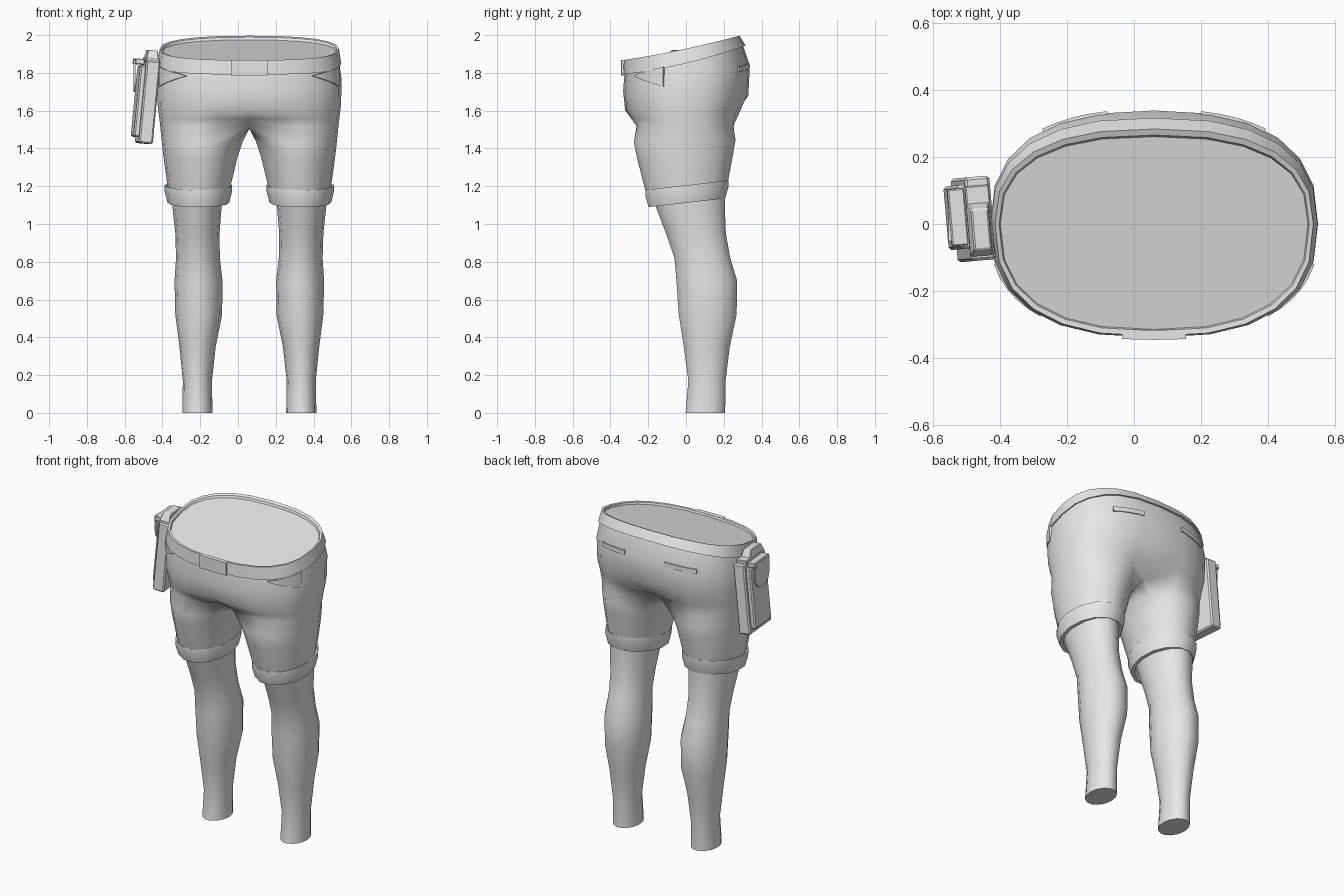
import bpy, bmesh
from math import cos, sin, radians, pi
from mathutils import Matrix, Vector

cube = bpy.data.objects.get("Cube")
if cube:
    bpy.data.objects.remove(cube, do_unlink=True)

grey = bpy.data.materials.new("plain_grey")
grey.use_nodes = True
grey.diffuse_color = (0.8, 0.8, 0.8, 1)
grey.node_tree.nodes["Principled BSDF"].inputs["Base Color"].default_value = (0.8, 0.8, 0.8, 1)

CENTRE = 0.06   # middle of the hips
ARC = 12        # segments in half a hip section


def finish(name, bm, mirror=False, offset=CENTRE, angle=38):
    """Turn a bmesh into a shaded, optionally mirrored object."""
    bmesh.ops.recalc_face_normals(bm, faces=bm.faces)
    mesh = bpy.data.meshes.new(name)
    bm.to_mesh(mesh)
    bm.free()
    mesh.materials.append(grey)
    obj = bpy.data.objects.new(name, mesh)
    obj.location.x = offset
    bpy.context.collection.objects.link(obj)
    bpy.ops.object.select_all(action='DESELECT')
    obj.select_set(True)
    bpy.context.view_layer.objects.active = obj
    bpy.ops.object.shade_smooth_by_angle(angle=radians(angle))
    if mirror:
        mod = obj.modifiers.new("mirror", 'MIRROR')
        mod.use_clip = True
    return obj


def bridge(bm, a, b, closed=True):
    for i in range(len(a) if closed else len(a) - 1):
        j = (i + 1) % len(a)
        bm.faces.new((a[i], a[j], b[j], b[i]))


def loft(bm, rings, closed=True, caps=()):
    loops = [[bm.verts.new(p) for p in ring] for ring in rings]
    for a, b in zip(loops, loops[1:]):
        bridge(bm, a, b, closed)
    for c in caps:
        bm.faces.new(loops[c])
    return loops


def hip_point(t, w, front, back):
    """Point of the boxy oval hip section; t runs -90 (front) to 90 (back)."""
    c, s = cos(radians(t)), sin(radians(t))
    x = w * abs(c) ** 0.8 * (1 if c > 0 else -1)
    if abs(c) < 1e-6:
        x = 0
    y = (back if s > 0 else front) * abs(s) ** 0.8 * (1 if s > 0 else -1)
    return x, y


def hip_arc(z, tilt, w, front, back, dent=0.0):
    ring = []
    for i in range(ARC + 1):
        x, y = hip_point(-90 + 180 * i / ARC, w, front, back)
        y *= 1 - dent * max(0, 1 - x / (0.5 * w)) ** 1.5
        ring.append((x, y, z + tilt * y))
    return ring


def oval(z, x0, x1, y0, y1, tilt=0.0, angles=None):
    angles = angles or [i * 360 / 14 for i in range(14)]
    return [((x0 + x1) / 2 + (x1 - x0) / 2 * cos(radians(a)),
             (y0 + y1) / 2 + (y1 - y0) / 2 * sin(radians(a)),
             z + tilt * ((y0 + y1) / 2 + (y1 - y0) / 2 * sin(radians(a)))) for a in angles]


# Shorts: half a torso that splits into one leg at the crotch
bm = bmesh.new()
torso = loft(bm, [
    hip_arc(1.88, 0.24, 0.472, 0.325, 0.30),
    hip_arc(1.77, 0.20, 0.488, 0.333, 0.338),
    hip_arc(1.64, 0.12, 0.486, 0.322, 0.33),
    hip_arc(1.57, 0.05, 0.478, 0.303, 0.295, 0.12),
    hip_arc(1.52, 0.0, 0.472, 0.29, 0.28, 0.40)], closed=False)
crotch = [bm.verts.new((0, 0.11 - 0.07 * k, 1.505)) for k in range(4)]
angles = [-125 + 250 * i / ARC for i in range(ARC + 1)] + [147, 169, 191, 213]
leg_rings = loft(bm, [
    oval(1.44, 0.03, 0.464, -0.278, 0.264, 0.03, angles),
    oval(1.36, 0.058, 0.455, -0.26, 0.252, 0.06, angles),
    oval(1.19, 0.10, 0.432, -0.213, 0.222, 0.12, angles)])
bridge(bm, torso[-1] + crotch, leg_rings[0])
finish("shorts", bm, mirror=True, angle=60)

# Rolled cuffs at the hems
bm = bmesh.new()
loft(bm, [oval(z, 0.27 - r, 0.27 + r, 0.005 - d, 0.005 + d, 0.115) for z, r, d in (
    (1.195, 0.155, 0.20), (1.205, 0.178, 0.226), (1.17, 0.178, 0.225),
    (1.112, 0.163, 0.208), (1.112, 0.142, 0.186), (1.16, 0.138, 0.182))])
finish("cuffs", bm, mirror=True)

# Lower legs
bm = bmesh.new()
loft(bm, [oval(*r) for r in (
    (0.0, 0.195, 0.355, -0.005, 0.21),
    (0.17, 0.198, 0.352, 0.01, 0.212),
    (0.35, 0.178, 0.37, -0.015, 0.235),
    (0.52, 0.144, 0.392, -0.042, 0.272),
    (0.70, 0.142, 0.396, -0.055, 0.275),
    (0.82, 0.156, 0.388, -0.065, 0.238),
    (0.95, 0.158, 0.392, -0.11, 0.215),
    (1.10, 0.146, 0.408, -0.168, 0.21),
    (1.17, 0.140, 0.412, -0.19, 0.21))], caps=(0, -1))
finish("legs", bm, mirror=True, angle=50)

# Waistband with a shallow rim and closed top
def waist_ring(z, w, front, back, slope, curve):
    ring = []
    for i in range(2 * ARC):
        x, y = hip_point(-90 + 180 * i / ARC, w, front, back)
        ring.append((x, y, z + slope * y + curve * y * y))
    return ring

bm = bmesh.new()
loft(bm, [
    waist_ring(1.86, 0.46, 0.31, 0.29, 0.24, 0.19),
    waist_ring(1.85, 0.487, 0.338, 0.316, 0.24, 0.19),
    waist_ring(1.928, 0.474, 0.334, 0.283, 0.215, 0.1),
    waist_ring(1.925, 0.462, 0.318, 0.265, 0.215, 0.1),
    waist_ring(1.912, 0.458, 0.314, 0.26, 0.215, 0.1)], caps=(0, -1))
finish("waistband", bm)


def band(name, columns, size, out, mirror):
    """Thin patch wrapped round the hips; columns are (t, low, high)."""
    bm = bmesh.new()
    rings = []
    for t, low, high in columns:
        x, y = hip_point(t, *size)
        n = Vector((x / size[0] ** 2, y / size[1] ** 2, 0)).normalized()
        p, q = Vector((x, y, 0)) + n * out, Vector((x, y, 0)) - n * 0.02
        rings.append([(p.x, p.y, low), (p.x, p.y, high), (q.x, q.y, high), (q.x, q.y, low)])
    loft(bm, rings, caps=(0, -1))
    finish(name, bm, mirror)


# Front tab, slanted front pockets and back pocket welts
HIPS = (0.487, 0.33, 0.335)
band("waistband_tab", [(-90 + a, 1.787, 1.868) for a in (-7.5, 0, 7.5)], (0.482, 0.336, 0.3), 0.009, False)
band("front_pockets", [(-51 + 7 * k, 1.782 - 0.011 * k, 1.787 + 0.009 * k) for k in range(6)],
     HIPS, 0.006, True)
band("back_pocket_welts", [(78 - 6.5 * k, 1.822 - 0.004 * k, 1.85 - 0.004 * k) for k in range(5)],
     HIPS, 0.007, True)


def block(name, centre, size, taper=1.0, lean=5.5, bevel=0.008):
    """Leaning box whose top can be narrower than its base."""
    bm = bmesh.new()
    bmesh.ops.create_cube(bm, size=1)
    for v in bm.verts:
        k = taper if v.co.z > 0 else 1
        v.co = Vector((v.co.x * size[0] * k, v.co.y * size[1] * k, v.co.z * size[2]))
    bmesh.ops.bevel(bm, geom=bm.edges[:], offset=bevel, segments=1, affect='EDGES')
    turn = Matrix.Rotation(radians(5), 4, 'Z') @ Matrix.Rotation(radians(lean), 4, 'Y')
    bmesh.ops.transform(bm, matrix=Matrix.Translation(centre) @ turn, verts=bm.verts)
    finish(name, bm, offset=0, angle=20)


# Pouch hanging on the right hip
block("pouch_body", (-0.478, 0.015, 1.645), (0.075, 0.25, 0.44))
block("pouch_collar", (-0.46, 0.01, 1.868), (0.072, 0.21, 0.025), bevel=0.004)
block("pouch_cap", (-0.457, -0.015, 1.897), (0.068, 0.16, 0.045), taper=0.75, bevel=0.004)
block("pouch_outer_pocket", (-0.52, 0.02, 1.65), (0.045, 0.19, 0.38))
block("pouch_flap_top", (-0.525, 0.02, 1.86), (0.05, 0.17, 0.03), bevel=0.004)

# Flap hanging over the outer pocket, rounded at its lower edge
bm = bmesh.new()
outline = [(0.09, 1.87), (-0.05, 1.87)]
outline += [(0.02 - 0.07 * cos(pi * k / 6), 1.77 - 0.07 * sin(pi * k / 6)) for k in range(7)]
loft(bm, [[(x, y, z) for y, z in outline] for x in (-0.553, -0.543)], caps=(0, -1))
finish("pouch_flap", bm, offset=0)
